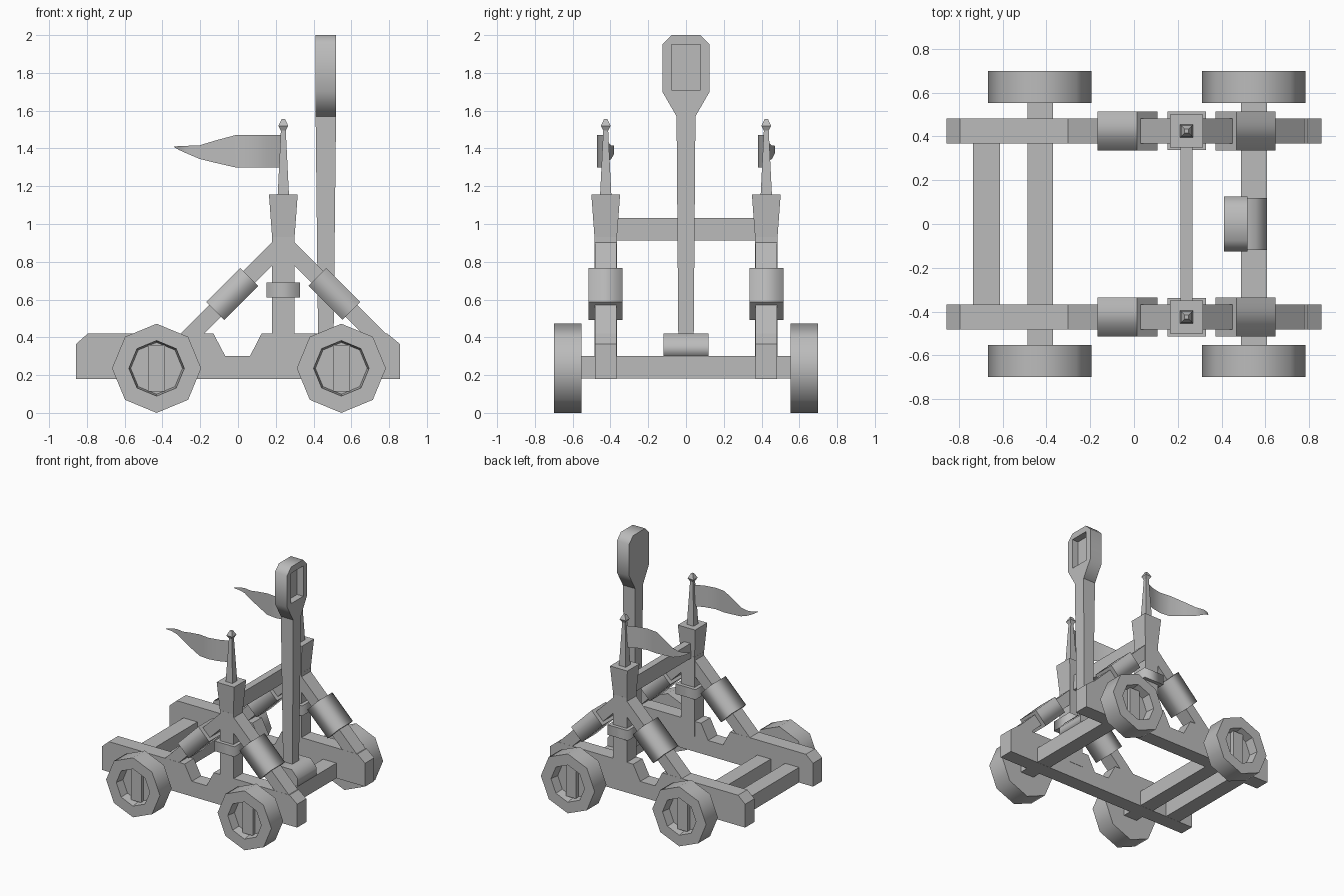
import bpy, bmesh, math
from mathutils import Vector

cube = bpy.data.objects.get("Cube")
if cube:
    bpy.data.objects.remove(cube, do_unlink=True)

grey = bpy.data.materials.new("plain grey")
grey.use_nodes = True
grey.diffuse_color = (0.5, 0.5, 0.5, 1)
grey.node_tree.nodes["Principled BSDF"].inputs["Base Color"].default_value = (0.5, 0.5, 0.5, 1)


def finish(name, bm, closed=True):
    if closed:
        bmesh.ops.recalc_face_normals(bm, faces=bm.faces)
    mesh = bpy.data.meshes.new(name)
    bm.to_mesh(mesh)
    bm.free()
    mesh.materials.append(grey)
    obj = bpy.data.objects.new(name, mesh)
    bpy.context.collection.objects.link(obj)
    return obj


def loft(name, rings, smooth=False):
    """Skin a stack of equal-sized rings and cap both ends."""
    bm = bmesh.new()
    loops = [[bm.verts.new(p) for p in ring] for ring in rings]
    n = len(loops[0])
    for a, b in zip(loops, loops[1:]):
        for i in range(n):
            f = bm.faces.new((a[i], a[(i + 1) % n], b[(i + 1) % n], b[i]))
            f.smooth = smooth
    bm.faces.new(loops[0])
    bm.faces.new(loops[-1])
    return finish(name, bm)


def prism_y(name, outline, y0, y1, smooth=False):
    return loft(name, [[(x, y, z) for x, z in outline] for y in (y0, y1)], smooth)


def prism_x(name, outline, x0, x1, smooth=False):
    return loft(name, [[(x, y, z) for y, z in outline] for x in (x0, x1)], smooth)


def square(cx, cy, z, h):
    return [(cx + h * a, cy + h * b, z) for a, b in ((-1, -1), (1, -1), (1, 1), (-1, 1))]


def box(name, x0, x1, y0, y1, z0, z1):
    return prism_y(name, [(x0, z0), (x1, z0), (x1, z1), (x0, z1)], y0, y1)


def beam(name, a, b, half_y, half_t, cy, smooth=False):
    """Rectangular bar between two (x, z) points."""
    a, b = Vector((a[0], cy, a[1])), Vector((b[0], cy, b[1]))
    d = (b - a).normalized()
    up, side = Vector((-d.z, 0, d.x)) * half_t, Vector((0, half_y, 0))
    corners = (up + side, up - side, -up - side, -up + side)
    return loft(name, [[p + c for c in corners] for p in (a, b)], smooth)


POST_X, SIDE_Y, HALF = 0.24, 0.425, 0.058
RAIL = [(-0.857, 0.18), (0.857, 0.18), (0.857, 0.365), (0.79, 0.42), (0.125, 0.42),
        (0.063, 0.30), (-0.067, 0.30), (-0.13, 0.42), (-0.795, 0.42), (-0.857, 0.365)]
# Pennant sections: x, sideways wave, bottom z, top z
FLAG = [(0.225, 0, 1.30, 1.47), (0.15, -0.03, 1.30, 1.47), (0.07, -0.045, 1.30, 1.47),
        (-0.015, -0.035, 1.30, 1.47), (-0.12, 0.0, 1.324, 1.442), (-0.205, 0.03, 1.345, 1.416),
        (-0.27, 0.045, 1.373, 1.414), (-0.31, 0.035, 1.391, 1.412), (-0.34, 0.01, 1.408, 1.411)]

for side, s in (("right", -1), ("left", 1)):
    cy = s * SIDE_Y
    # Side frame, upright and flared cap
    prism_y(f"{side}_rail", RAIL, cy - HALF, cy + HALF)
    loft(f"{side}_post", [square(POST_X, cy, z, 0.06) for z in (0.30, 0.93)])
    loft(f"{side}_post_collar", [square(POST_X, cy, z, 0.088) for z in (0.61, 0.69)], True)
    loft(f"{side}_post_cap", [square(POST_X, cy, 0.91, 0.058), square(POST_X, cy, 1.155, 0.076)])
    # Flag pole with pointed finial
    loft(f"{side}_flag_pole", [square(POST_X, cy, z, h) for z, h in
         ((1.15, 0.03), (1.495, 0.013), (1.52, 0.026), (1.555, 0.009))])
    # Wavy pennant
    bm = bmesh.new()
    cols = [(bm.verts.new((x, cy + w, lo)), bm.verts.new((x, cy + w, hi))) for x, w, lo, hi in FLAG]
    for a, b in zip(cols, cols[1:]):
        bm.faces.new((a[0], a[1], b[1], b[0])).smooth = True
    finish(f"{side}_flag", bm, False)
    # Diagonal struts with sleeves
    for end, m in (("rear", -1), ("front", 1)):
        def at(d):
            return (POST_X + m * d, 0.90 - d)
        beam(f"{side}_{end}_strut", at(0.02), at(0.53), HALF - 0.001, 0.044, cy)
        beam(f"{side}_{end}_strut_sleeve", at(0.18), at(0.36), 0.09, 0.067, cy, True)

    # Octagonal wheels with recessed hubs
    for end, cx in (("rear", -0.431), ("front", 0.547)):
        def ring(r, y):
            return [(cx + r * math.sin(i * math.pi / 4), s * y, 0.236 + r * math.cos(i * math.pi / 4))
                    for i in range(8)]
        wheel = loft(f"{side}_{end}_wheel",
                     [ring(0.236, 0.552), ring(0.236, 0.70), ring(0.147, 0.70), ring(0.137, 0.63)])
        for f in wheel.data.polygons:
            c = f.center
            rim = math.hypot(c.x - cx, c.z - 0.236) > 0.2 and abs(f.normal.y) < 0.5
            f.use_smooth = rim
        ya, yb = sorted((s * 0.62, s * 0.66))
        box(f"{side}_{end}_hub_bar", cx - 0.045, cx + 0.045, ya, yb, 0.112, 0.36)

# Axles and cross beams
box("rear_axle", -0.487, -0.369, -0.56, 0.56, 0.181, 0.30)
box("front_axle", 0.489, 0.607, -0.56, 0.56, 0.181, 0.30)
box("rear_cross_beam", -0.735, -0.613, -0.37, 0.37, 0.181, 0.30)
box("upper_cross_beam", 0.212, 0.267, -0.37, 0.37, 0.913, 1.033)

# Throwing arm: pivot block, tapered shaft, head with a pocket
prism_y("arm_pivot_block", [(0.43, 0.30), (0.607, 0.30), (0.607, 0.36), (0.555, 0.42), (0.43, 0.42)],
        -0.119, 0.119, True)
loft("arm_shaft", [[(0.465 + hx * a, hy * b, z) for a, b in ((-1, -1), (1, -1), (1, 1), (-1, 1))]
                   for z, hx, hy in ((0.30, 0.04, 0.04), (1.57, 0.054, 0.05))])
half = [(0.05, 1.57), (0.125, 1.70), (0.125, 1.95), (0.075, 2.0)]
head = prism_x("arm_head", half + [(-y, z) for y, z in reversed(half)], 0.411, 0.519, True)
cutter = box("pocket_cutter", 0.465, 0.60, -0.077, 0.077, 1.71, 1.95)
cutter.hide_render = True
mod = head.modifiers.new("pocket", "BOOLEAN")
mod.operation, mod.solver, mod.object = "DIFFERENCE", "EXACT", cutter
bpy.context.view_layer.objects.active = head
bpy.ops.object.modifier_apply(modifier=mod.name)
bpy.data.objects.remove(cutter, do_unlink=True)
